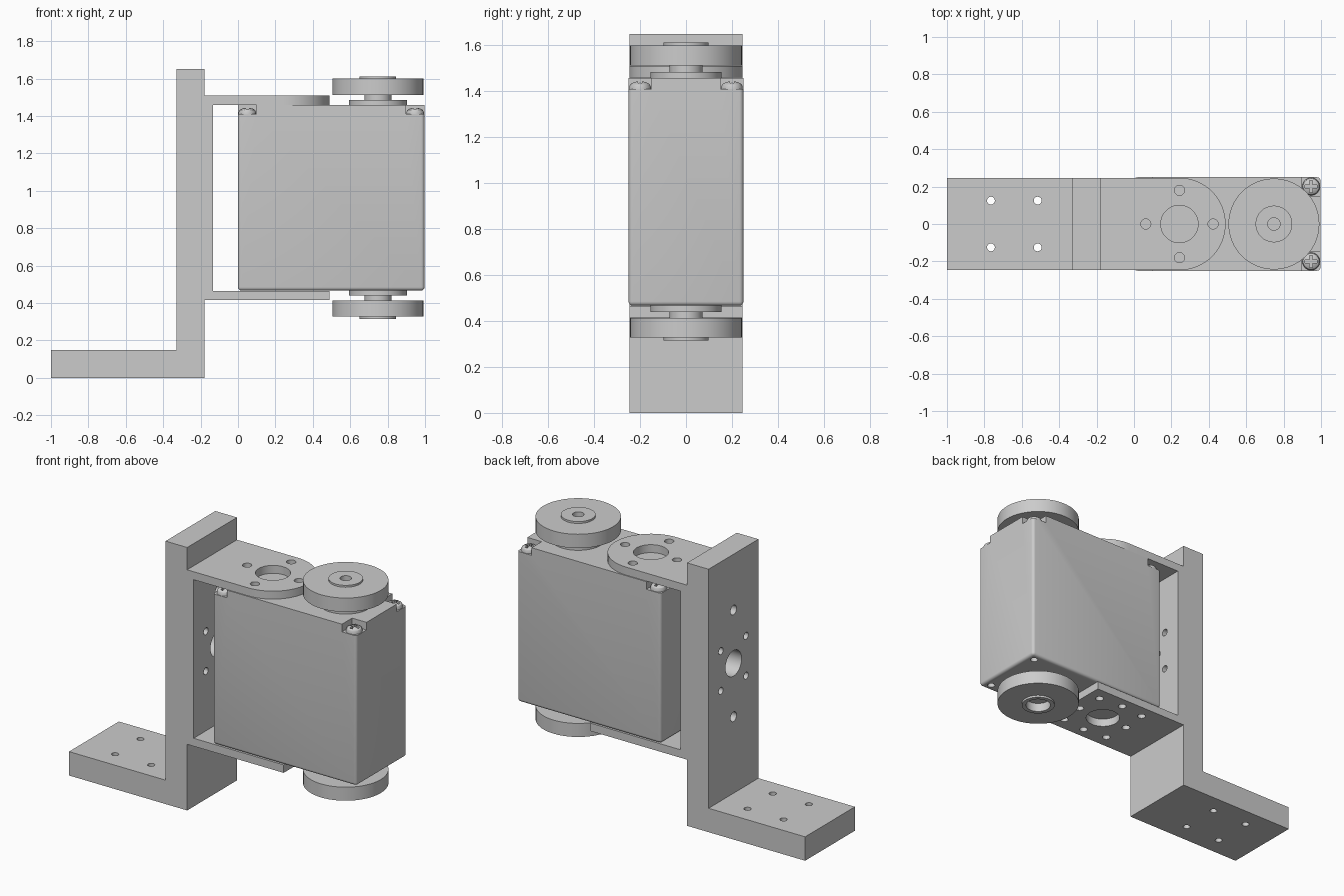
import bpy, bmesh, math
from mathutils import Vector, Matrix

if "Cube" in bpy.data.objects:
    bpy.data.objects.remove(bpy.data.objects["Cube"])

W = 0.247  # half width of the bracket parts


def make(name, bm):
    bmesh.ops.recalc_face_normals(bm, faces=bm.faces)
    me = bpy.data.meshes.new(name)
    bm.to_mesh(me)
    bm.free()
    ob = bpy.data.objects.new(name, me)
    bpy.context.collection.objects.link(ob)
    return ob


def extrude(name, pts, vec):
    bm = bmesh.new()
    f = bm.faces.new([bm.verts.new(p) for p in pts])
    r = bmesh.ops.extrude_face_region(bm, geom=[f])
    bmesh.ops.translate(bm, vec=vec, verts=[v for v in r['geom'] if isinstance(v, bmesh.types.BMVert)])
    return make(name, bm)


def add_box(bm, lo, hi):
    lo, hi = Vector(lo), Vector(hi)
    m = Matrix.Translation((lo + hi) / 2) @ Matrix.Diagonal((*(hi - lo), 1))
    return bmesh.ops.create_cube(bm, size=1, matrix=m)['verts']


def add_hole(bm, c, r, depth, axis='Z'):
    m = Matrix.Translation(c)
    if axis == 'X':
        m = m @ Matrix.Rotation(math.pi / 2, 4, 'Y')
    bmesh.ops.create_cone(bm, cap_ends=True, segments=48 if r > 0.05 else 24,
                          radius1=r, radius2=r, depth=depth, matrix=m)


def lathe(name, prof, x, y, steps=64):
    bm = bmesh.new()
    vs = [bm.verts.new((r, 0, z)) for r, z in prof]
    es = [bm.edges.new(p) for p in zip(vs, vs[1:])]
    bmesh.ops.spin(bm, geom=vs + es, cent=(0, 0, 0), axis=(0, 0, 1), angle=2 * math.pi, steps=steps)
    bmesh.ops.remove_doubles(bm, verts=bm.verts, dist=1e-5)
    bmesh.ops.translate(bm, vec=(x, y, 0), verts=bm.verts)
    return make(name, bm)


def cut(ob, bm):
    c = make("cutter", bm)
    c.hide_render = True
    mod = ob.modifiers.new("holes", 'BOOLEAN')
    mod.operation, mod.solver, mod.object = 'DIFFERENCE', 'EXACT', c
    bpy.context.view_layer.objects.active = ob
    bpy.ops.object.modifier_apply(modifier=mod.name)
    bpy.data.objects.remove(c)


# Mounting holes shared by the upright and the bracket web
def web_holes(bm):
    add_hole(bm, (-0.2, 0, 0.965), 0.08, 0.5, 'X')
    for s in (-1, 1):
        add_hole(bm, (-0.2, 0, 0.965 + s * 0.335), 0.03, 0.5, 'X')
        for t in (-1, 1):
            add_hole(bm, (-0.2, s * 0.125, 0.965 + t * 0.125), 0.022, 0.5, 'X')


# Stand: foot and upright in one L profile
stand = extrude("stand", [(x, -W, z) for x, z in
                ((-1, 0), (-0.18, 0), (-0.18, 1.65), (-0.33, 1.65), (-0.33, 0.15), (-1, 0.15))], (0, 2 * W, 0))
bm = bmesh.new()
for x in (-0.765, -0.515):
    for y in (-0.125, 0.125):
        add_hole(bm, (x, y, 0.075), 0.021, 0.4)
web_holes(bm)
cut(stand, bm)

# Bracket web with square lower arm
lower = extrude("bracket_web_and_lower_arm", [(x, -W, z) for x, z in
                ((-0.18, 0.415), (0.49, 0.415), (0.49, 0.465), (-0.135, 0.465), (-0.135, 1.463), (-0.18, 1.463))],
                (0, 2 * W, 0))
bm = bmesh.new()
web_holes(bm)
add_hole(bm, (0.243, 0, 0.44), 0.1, 0.2)
for i in range(8):
    a, r = i * math.pi / 4, (0.18, 0.232)[i % 2]
    add_hole(bm, (0.243 + r * math.cos(a), r * math.sin(a), 0.44), 0.024, 0.2)
cut(lower, bm)

# Upper arm with rounded end
arc = [(0.243 + W * math.cos(a), W * math.sin(a), 1.46)
       for a in (math.pi * (i / 32 - 0.5) for i in range(33))]
upper = extrude("bracket_upper_arm", [(-0.18, -W, 1.46)] + arc + [(-0.18, W, 1.46)], (0, 0, 0.05))
bm = bmesh.new()
add_hole(bm, (0.243, 0, 1.48), 0.1, 0.2)
for i in range(4):
    a = i * math.pi / 2
    add_hole(bm, (0.243 + 0.18 * math.cos(a), 0.18 * math.sin(a), 1.48), 0.027, 0.2)
cut(upper, bm)

# Motor case: rounded below and on the uprights, notched top corners
bm = bmesh.new()
add_box(bm, (0, -0.25, 0.467), (0.997, 0.25, 1.458))
bmesh.ops.bevel(bm, geom=[e for e in bm.edges if min(v.co.z for v in e.verts) < 1],
                offset=0.018, segments=4, profile=0.5, affect='EDGES')
case = make("motor_case", bm)
bm = bmesh.new()
for sx in (-1, 1):
    for sy in (-1, 1):
        c = Vector((0.4985 + sx * 0.5485, sy * 0.3, 1.51))
        d = Vector((0.15, 0.15, 0.1))
        add_box(bm, c - d, c + d)
        add_hole(bm, (0.4985 + sx * 0.4485, sy * 0.2, 0.467), 0.022, 0.12)
cut(case, bm)

# Cross-head screws in the four notches
for sx in (-1, 1):
    for sy in (-1, 1):
        x, y = 0.4985 + sx * 0.4485, sy * 0.2
        screw = lathe("case_screw", [(0, 1.4), (0.047, 1.4), (0.047, 1.42), (0.042, 1.431),
                                     (0.03, 1.439), (0.015, 1.443), (0, 1.444)], x, y, 32)
        for a, b in ((0.032, 0.008), (0.008, 0.032)):
            bm = bmesh.new()
            add_box(bm, (x - a, y - b, 1.424), (x + a, y + b, 1.5))
            cut(screw, bm)

# Output discs on both ends of the axle
lathe("top_disc", [(0, 1.45), (0.155, 1.45), (0.155, 1.485), (0.072, 1.485), (0.072, 1.513), (0.243, 1.513),
                   (0.243, 1.6), (0.098, 1.6), (0.098, 1.612), (0.033, 1.612), (0.033, 1.56), (0, 1.56)], 0.748, 0)
lathe("bottom_disc", [(0, 0.475), (0.155, 0.475), (0.155, 0.44), (0.072, 0.44), (0.072, 0.413), (0.243, 0.413),
                      (0.243, 0.328), (0.098, 0.328), (0.098, 0.315), (0.073, 0.315), (0.073, 0.37), (0, 0.37)],
      0.748, 0)

# Smooth shading with sharp edges kept
for ob in bpy.context.scene.objects:
    ob.select_set(True)
    bpy.context.view_layer.objects.active = ob
bpy.ops.object.shade_smooth_by_angle(angle=math.radians(30))
